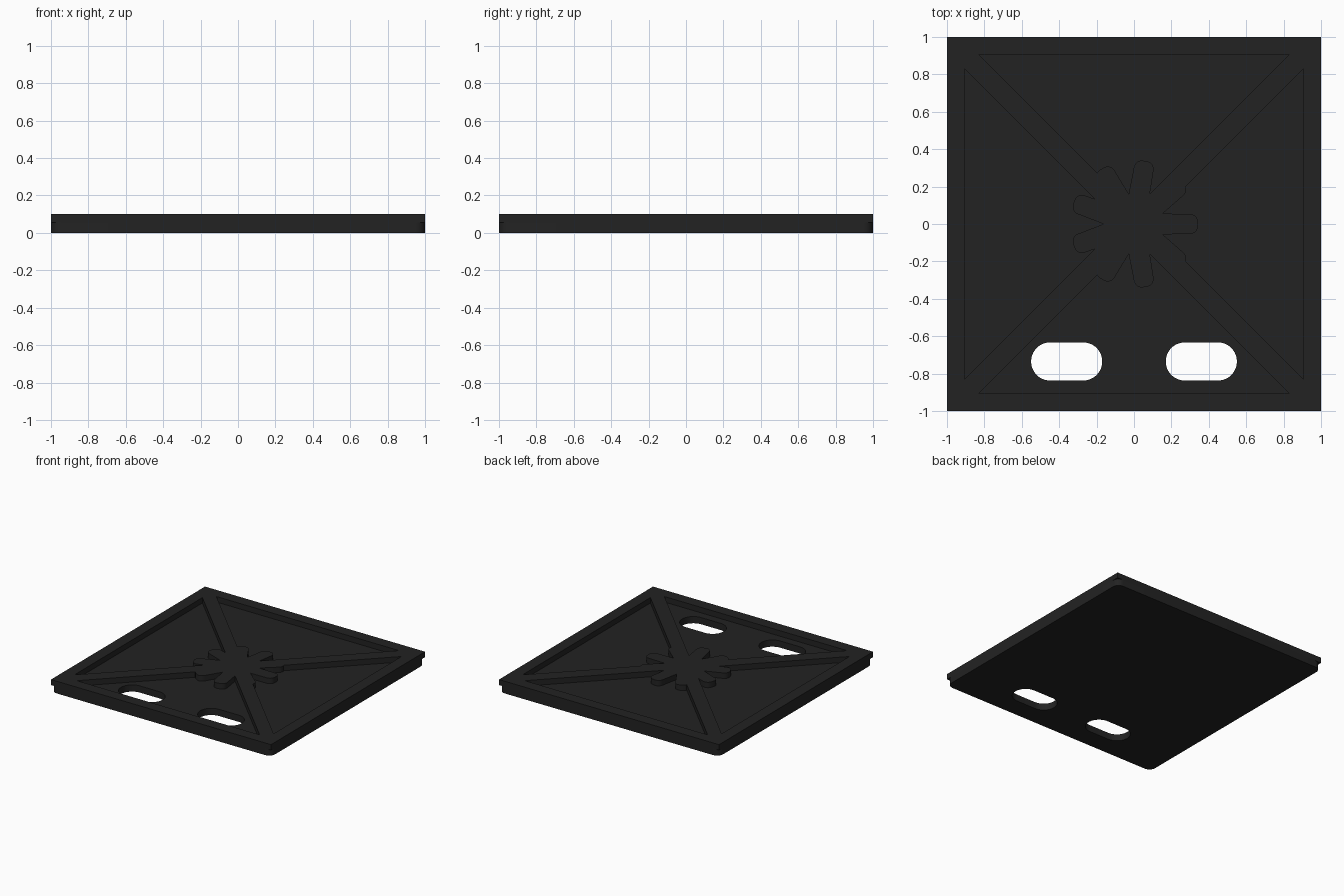
import bpy, math

if "Cube" in bpy.data.objects:
    bpy.data.objects.remove(bpy.data.objects["Cube"])

HEIGHT, FLOOR = 0.10, 0.055     # full height, height of the recessed floor
POCKET = 0.905                  # half size of the recessed square

black = bpy.data.materials.new("matte_black")
black.diffuse_color = (0.0165, 0.0165, 0.0165, 1)
black.use_nodes = True
black.node_tree.nodes["Principled BSDF"].inputs["Base Color"].default_value = black.diffuse_color


def arc(cx, cy, r, a0, a1, n=8):
    return [(cx + r * math.cos(math.radians(a0 + (a1 - a0) * i / n)),
             cy + r * math.sin(math.radians(a0 + (a1 - a0) * i / n))) for i in range(n + 1)]


def square(h):
    return [(-h, -h), (h, -h), (h, h), (-h, h)]


def rounded_rect(cx, cy, hx, hy, r, n=8):
    pts = []
    for sx, sy, a in ((1, 1, 0), (-1, 1, 90), (-1, -1, 180), (1, -1, 270)):
        pts += arc(cx + sx * (hx - r), cy + sy * (hy - r), r, a, a + 90, n)
    return pts


def rotate(pts, deg):
    c, s = math.cos(math.radians(deg)), math.sin(math.radians(deg))
    return [(x * c - y * s, x * s + y * c) for x, y in pts]


def plate(name, outlines, z0, z1):
    """Extrude flat outlines; inner outlines become holes."""
    curve = bpy.data.curves.new(name, 'CURVE')
    curve.dimensions, curve.fill_mode = '2D', 'BOTH'
    curve.extrude = (z1 - z0) / 2
    for pts in outlines:
        sp = curve.splines.new('POLY')
        sp.points.add(len(pts) - 1)
        for p, (x, y) in zip(sp.points, pts):
            p.co = (x, y, 0, 1)
        sp.use_cyclic_u = True
    ob = bpy.data.objects.new(name, curve)
    ob.location.z = (z0 + z1) / 2
    bpy.context.collection.objects.link(ob)
    bpy.ops.object.select_all(action='DESELECT')
    ob.select_set(True)
    bpy.context.view_layer.objects.active = ob
    bpy.ops.object.convert(target='MESH')
    ob = bpy.context.object
    ob.data.materials.clear()
    ob.data.materials.append(black)
    bpy.ops.object.shade_smooth_by_angle(angle=math.radians(30))
    return ob


# Base slab with rounded corners and two slots
slots = [rounded_rect(sx * 0.36, -0.735, 0.19, 0.102, 0.1015, 12) for sx in (-1, 1)]
plate("base_slab", [rounded_rect(0, 0, 1, 1, 0.055)] + slots, 0, FLOOR)

# Square-cornered rim
plate("rim", [square(1), square(POCKET)], FLOOR, HEIGHT)

# Diagonal ribs running into the rim corners
L, W = POCKET * math.sqrt(2), 0.053
bar = [(-L, -W), (L, -W), (L, W), (-L, W)]
for name, deg in (("rib_rising", 45), ("rib_falling", -45)):
    plate(name, [rotate(bar, deg)], FLOOR, HEIGHT)

# Nine-armed centre boss
arm_w, arm_len, tip_r = 0.053, 0.342, 0.042
arm = (arc(arm_len - tip_r, -arm_w + tip_r, tip_r, -90, 0, 6)
       + arc(arm_len - tip_r, arm_w - tip_r, tip_r, 0, 90, 6)
       + [(0.163 * math.cos(math.radians(20)), 0.163 * math.sin(math.radians(20)))])
star = [p for k in range(9) for p in rotate(arm, 40 * k)]
plate("centre_boss", [star], FLOOR, HEIGHT)
